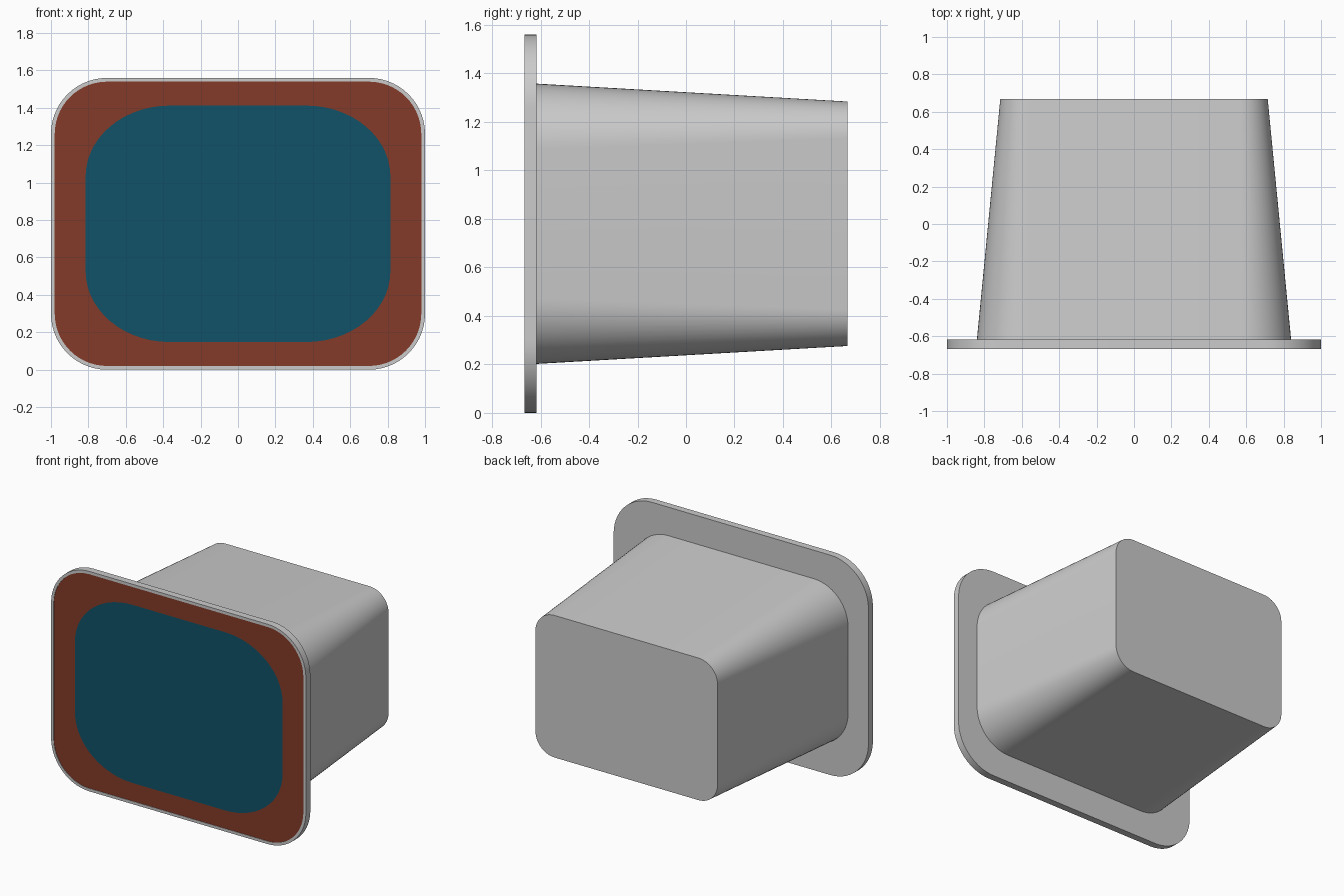
import bpy, bmesh, math

if "Cube" in bpy.data.objects:
    bpy.data.objects.remove(bpy.data.objects["Cube"])

CZ = 0.78      # height of the centre axis
SEG = 14       # segments per rounded corner


def material(name, rgb):
    m = bpy.data.materials.new(name)
    m.diffuse_color = (*rgb, 1)
    m.use_nodes = True
    m.node_tree.nodes["Principled BSDF"].inputs["Base Color"].default_value = m.diffuse_color
    return m


GREY = material("light grey", (0.6, 0.6, 0.6))
BROWN = material("red brown", (0.231, 0.044, 0.022))
TEAL = material("dark teal", (0.005, 0.084, 0.138))


def rounded_loop(bm, y, hx, hz, rx, rz):
    """Rounded rectangle in the XZ plane with elliptical corners."""
    loop = []
    for k, (sx, sz) in enumerate([(1, 1), (-1, 1), (-1, -1), (1, -1)]):
        for i in range(SEG + 1):
            a = math.pi / 2 * (k + i / SEG)
            loop.append(bm.verts.new((sx * (hx - rx) + rx * math.cos(a), y,
                                      CZ + sz * (hz - rz) + rz * math.sin(a))))
    return loop


def loft(name, sections, bands, mats, cap_mat):
    """Skin the sections; bands gives the material slot of each strip."""
    bm = bmesh.new()
    loops = [rounded_loop(bm, *s) for s in sections]
    n = len(loops[0])
    for a, b, slot in zip(loops, loops[1:], bands):
        for i in range(n):
            j = (i + 1) % n
            bm.faces.new((a[i], a[j], b[j], b[i])).material_index = slot
    bm.faces.new(loops[0])
    bm.faces.new(loops[-1]).material_index = cap_mat
    bmesh.ops.recalc_face_normals(bm, faces=bm.faces)
    me = bpy.data.meshes.new(name)
    bm.to_mesh(me)
    bm.free()
    for m in mats:
        me.materials.append(m)
    ob = bpy.data.objects.new(name, me)
    bpy.context.collection.objects.link(ob)
    bpy.ops.object.select_all(action='DESELECT')
    ob.select_set(True)
    bpy.context.view_layer.objects.active = ob
    bpy.ops.object.shade_smooth_by_angle(angle=math.radians(30))
    return ob


# Front plate: grey rim, slightly sunk brown surround, teal screen
loft("front_plate", [
    (-0.617, 1.0, 0.78, 0.30, 0.30),
    (-0.667, 1.0, 0.78, 0.30, 0.30),
    (-0.667, 0.98, 0.76, 0.28, 0.28),
    (-0.664, 0.98, 0.76, 0.28, 0.28),
    (-0.664, 0.815, 0.632, 0.45, 0.38),
], [0, 0, 0, 1], [GREY, BROWN, TEAL], 2)

# Tapered housing behind the plate
loft("housing", [
    (-0.618, 0.84, 0.578, 0.27, 0.27),
    (0.667, 0.715, 0.504, 0.15, 0.15),
], [0], [GREY], 0)
